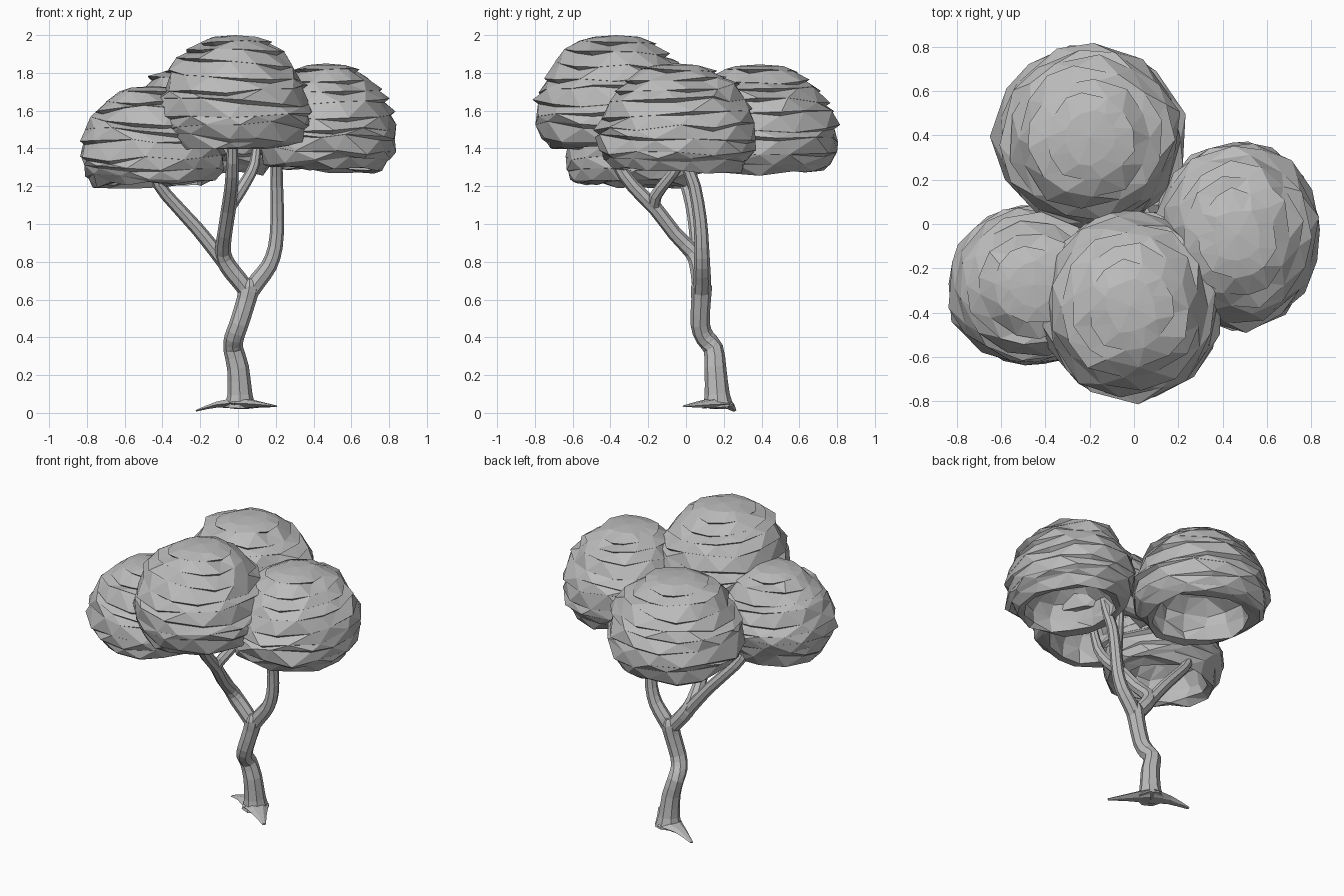
import bpy, bmesh, random
from math import sin, cos, tau
from mathutils import Vector

random.seed(7)
if "Cube" in bpy.data.objects:
    bpy.data.objects.remove(bpy.data.objects["Cube"])

grey = bpy.data.materials.new("plain grey")
grey.use_nodes = True
grey.diffuse_color = (0.5, 0.5, 0.5, 1)
grey.node_tree.nodes["Principled BSDF"].inputs["Base Color"].default_value = (0.5, 0.5, 0.5, 1)


def loft(name, rings, start, end):
    """Skin a list of equal rings, closing each end on a point."""
    bm = bmesh.new()
    loops = [[bm.verts.new(p) for p in ring] for ring in rings]
    n = len(loops[0])
    for a, b in zip(loops, loops[1:]):
        for i in range(n):
            j = (i + 1) % n
            bm.faces.new((a[i], a[j], b[j], b[i]))
    for loop, tip in ((loops[0], start), (loops[-1], end)):
        v = bm.verts.new(tip)
        for i in range(n):
            bm.faces.new((loop[i], loop[(i + 1) % n], v))
    bmesh.ops.triangulate(bm, faces=bm.faces[:])
    bmesh.ops.recalc_face_normals(bm, faces=bm.faces[:])
    mesh = bpy.data.meshes.new(name)
    bm.to_mesh(mesh)
    bm.free()
    mesh.materials.append(grey)
    obj = bpy.data.objects.new(name, mesh)
    bpy.context.collection.objects.link(obj)


def smooth_path(path):
    """Insert a curved midpoint between each pair of points."""
    p = [Vector(q) for q in path]
    p = [p[0] * 2 - p[1]] + p + [p[-1] * 2 - p[-2]]
    out = []
    for a, b, c, d in zip(p, p[1:], p[2:], p[3:]):
        out += [b, (b + c) * 0.5625 - (a + d) * 0.0625]
    return out + [p[-2]]


def limb(name, path, sides=8, flat=1.0):
    """Tapered faceted tube through (x, y, z, radius) points."""
    path = smooth_path(path)
    pts = [p.to_3d() for p in path]
    rings = []
    for i, p in enumerate(pts):
        t = (pts[min(i + 1, len(pts) - 1)] - pts[max(i - 1, 0)]).normalized()
        u = (Vector((0, 1, 0)) - t * t.y).normalized()
        v = t.cross(u)
        r = path[i].w
        rings.append([p + (u * cos(tau * k / sides) + v * sin(tau * k / sides) * flat) * r
                      for k in range(sides)])
    loft(name, rings, pts[0], pts[-1])


# Leaf canopy: hollow domes made of overlapping, wavy bands
OUTER = [(0.26, 0.985), (0.45, 0.94), (0.62, 0.86), (0.75, 0.76), (0.85, 0.65), (0.92, 0.54),
         (0.965, 0.43), (0.98, 0.32), (0.955, 0.21), (0.88, 0.11), (0.77, 0.04)]
INNER = [(0.68, 0.05), (0.68, 0.18), (0.6, 0.32), (0.42, 0.43), (0.22, 0.5)]


def canopy(name, cx, cy, rx, ry, low, high, sides=13):
    tall = high - low
    rings = []

    def add(r, h, angles, wob, swell, drop):
        rings.append([Vector((cx + rx * (r * (1 + w) + s) * cos(a),
                              cy + ry * (r * (1 + w) + s) * sin(a),
                              low + tall * (h + d - abs(s) * drop)))
                      for a, (w, d), s in zip(angles, wob, swell)])

    for k, (r, h) in enumerate(OUTER):
        angles = [tau * (i + 0.5 * (k % 2) + random.uniform(-0.2, 0.2)) / sides
                  for i in range(sides)]
        phase, waves = random.uniform(0, tau), random.choice((2, 3, 4))
        dip = 0.035 * min(1, k / 3)
        wob = [(random.uniform(-0.03, 0.02),
                dip * sin(a + phase) + random.uniform(-dip, dip) * 0.7) for a in angles]
        lip = [0.045 * max(0.04, sin(waves * a + phase)) for a in angles]
        # lip of the band above tapers in and out, the band below starts under it
        add(r, h, angles, wob, lip, 0)
        if 0 < k < len(OUTER) - 1:
            add(r, h, angles, wob, [-0.6 * s for s in lip], 1.4)
    for r, h in INNER:
        angles = [tau * (i + random.uniform(-0.2, 0.2)) / sides for i in range(sides)]
        wob = [(random.uniform(-0.06, 0.06), random.uniform(-0.03, 0.03)) for a in angles]
        add(r, h, angles, wob, [0] * sides, 0)
    loft(name, rings, (cx, cy, high), (cx, cy, low + tall * 0.52))


canopy("back_canopy", -0.2, 0.39, 0.435, 0.425, 1.26, 1.845)
canopy("left_canopy", 0.465, -0.05, 0.385, 0.435, 1.27, 1.85)
canopy("right_canopy", -0.455, -0.275, 0.395, 0.37, 1.19, 1.73)
canopy("front_canopy", -0.015, -0.37, 0.415, 0.44, 1.38, 2.0)

# Trunk and branches
limb("trunk", [(0.01, 0.17, 0.03, 0.085), (0.01, 0.165, 0.1, 0.066), (0.0, 0.155, 0.24, 0.058),
               (-0.025, 0.145, 0.34, 0.053), (-0.02, 0.1, 0.4, 0.052), (0.005, 0.075, 0.47, 0.051),
               (0.045, 0.08, 0.6, 0.052), (0.06, 0.082, 0.67, 0.055), (0.06, 0.082, 0.71, 0.035)])
limb("left_branch", [(0.05, 0.08, 0.62, 0.045), (0.105, 0.085, 0.7, 0.047), (0.165, 0.085, 0.78, 0.043),
                     (0.198, 0.083, 0.88, 0.039), (0.208, 0.075, 1.02, 0.036), (0.205, 0.045, 1.2, 0.034),
                     (0.205, 0.0, 1.32, 0.031), (0.21, -0.04, 1.45, 0.025)])
limb("middle_branch", [(0.055, 0.08, 0.64, 0.045), (0.0, 0.075, 0.71, 0.047), (-0.055, 0.065, 0.78, 0.047),
                       (-0.08, 0.035, 0.85, 0.043), (-0.07, -0.06, 0.95, 0.039),
                       (-0.05, -0.16, 1.08, 0.039), (-0.035, -0.28, 1.2, 0.036),
                       (-0.03, -0.37, 1.33, 0.032), (-0.03, -0.42, 1.5, 0.024)])
limb("inner_branch", [(-0.05, -0.17, 1.08, 0.032), (-0.005, -0.16, 1.15, 0.033), (0.045, -0.1, 1.23, 0.031),
                      (0.085, -0.04, 1.31, 0.028), (0.1, -0.01, 1.42, 0.022)])
limb("right_branch", [(-0.05, 0.065, 0.77, 0.042), (-0.13, 0.06, 0.87, 0.038),
                      (-0.22, 0.05, 0.98, 0.036), (-0.33, 0.03, 1.1, 0.034),
                      (-0.42, 0.0, 1.21, 0.032), (-0.46, -0.04, 1.34, 0.026)])

# Flat spreading roots
for name, x, y, z in (("right_root", -0.22, 0.255, 0.012), ("left_root", 0.2, -0.01, 0.035)):
    limb(name, [(0.01, 0.17, 0.05, 0.085),
                (0.01 + (x - 0.01) * 0.5, 0.17 + (y - 0.17) * 0.5, 0.045, 0.045),
                (x, y, z, 0.012)], sides=6, flat=0.4)
